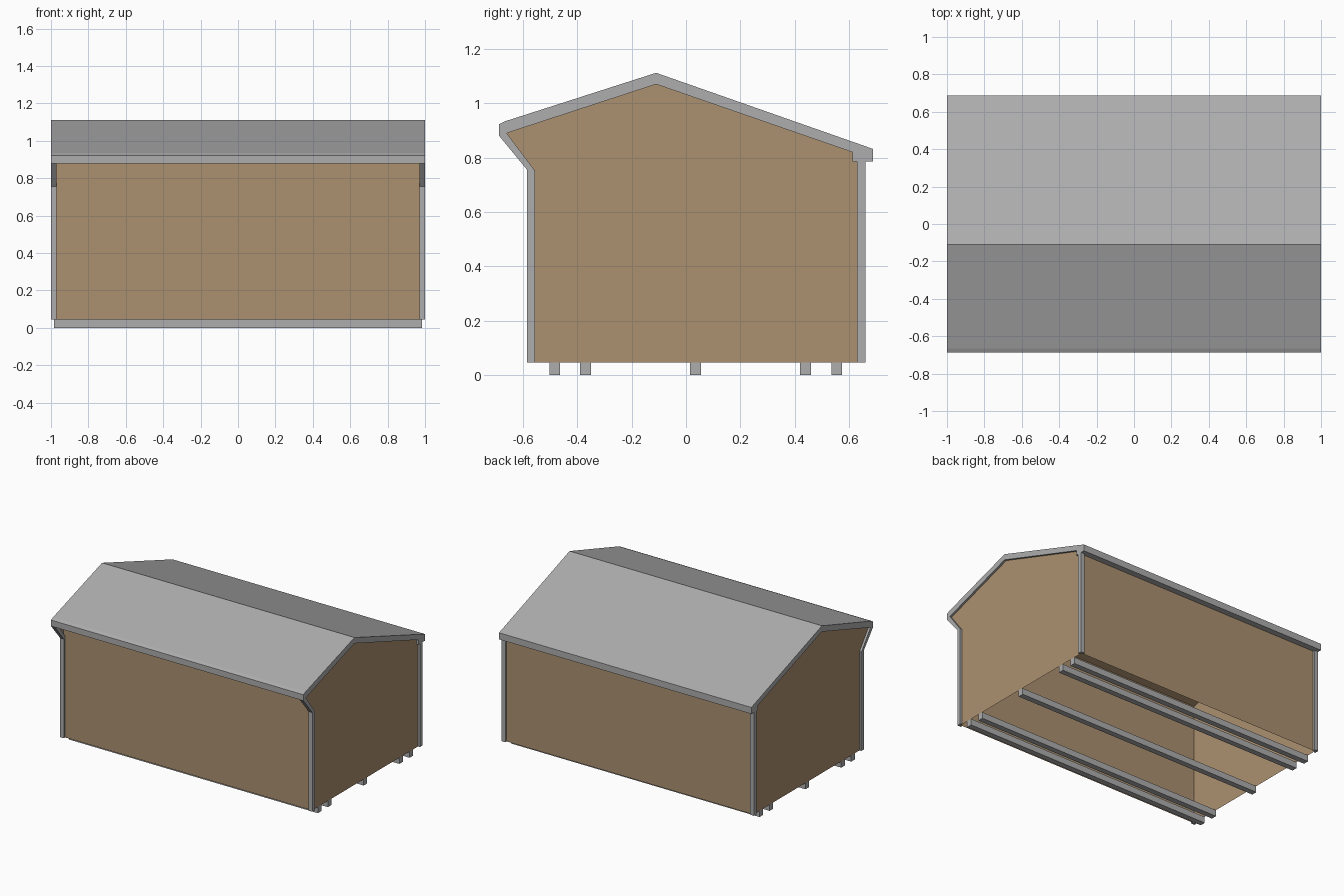
import bpy, bmesh

if "Cube" in bpy.data.objects:
    bpy.data.objects.remove(bpy.data.objects["Cube"])


def material(name, rgb):
    m = bpy.data.materials.new(name)
    m.diffuse_color = (*rgb, 1)
    m.use_nodes = True
    m.node_tree.nodes["Principled BSDF"].inputs["Base Color"].default_value = m.diffuse_color
    return m


GREY = material("grey_trim", (0.42, 0.42, 0.42))
TAN = material("tan_siding", (0.41, 0.28, 0.16))


def finish(name, bm, mat):
    me = bpy.data.meshes.new(name)
    bm.to_mesh(me)
    bm.free()
    me.materials.append(mat)
    ob = bpy.data.objects.new(name, me)
    bpy.context.collection.objects.link(ob)
    return ob


def prism(name, profile, x0, x1, mat):
    """Solid made by sweeping a (y, z) profile along x."""
    bm = bmesh.new()
    f = bm.faces.new([bm.verts.new((x0, y, z)) for y, z in profile])
    ext = bmesh.ops.extrude_face_region(bm, geom=[f])["geom"]
    verts = [v for v in ext if isinstance(v, bmesh.types.BMVert)]
    bmesh.ops.translate(bm, verts=verts, vec=(x1 - x0, 0, 0))
    bmesh.ops.recalc_face_normals(bm, faces=bm.faces)
    return finish(name, bm, mat)


def box(name, x, y, z, mat):
    rect = [(y[0], z[0]), (y[1], z[0]), (y[1], z[1]), (y[0], z[1])]
    return prism(name, rect, min(x), max(x), mat)


def sheet(name, points, mat, flip=False):
    bm = bmesh.new()
    f = bm.faces.new([bm.verts.new(p) for p in points])
    if flip:
        f.normal_flip()
    return finish(name, bm, mat)


WX, FRONT, BACK, BASE = 0.985, -0.57, 0.645, 0.045

# Roof slab with front fascia and boxed back eave
roof = [(-0.688, 0.88), (-0.688, 0.923), (-0.665, 0.934), (-0.11, 1.112),
        (0.688, 0.832), (0.688, 0.785), (0.612, 0.785), (0.612, 0.82),
        (-0.11, 1.07), (-0.66, 0.89)]
prism("roof", roof, -1, 1, GREY)

# Ceiling lining under both slopes
for name, a, b in (("front_ceiling", (FRONT, 0.915), (-0.11, 1.066)),
                   ("back_ceiling", (-0.11, 1.066), (0.612, 0.816))):
    sheet(name, [(-WX, *a), (-WX, *b), (WX, *b), (WX, *a)], TAN)

# Long walls, open underneath
sheet("front_wall", [(-WX, FRONT, BASE), (WX, FRONT, BASE),
                     (WX, FRONT, 0.925), (-WX, FRONT, 0.925)], TAN)
sheet("back_wall", [(-WX, BACK, BASE), (WX, BACK, BASE),
                    (WX, BACK, 0.79), (-WX, BACK, 0.79)], TAN, True)

# End walls, flared out to the front eave
gable = [(FRONT, BASE), (BACK, BASE), (BACK, 0.785), (0.612, 0.785),
         (0.612, 0.82), (-0.11, 1.07), (-0.66, 0.89), (FRONT, 0.765)]
for side, s in (("left", -1), ("right", 1)):
    sheet(side + "_end_wall", [(s * WX, y, z) for y, z in gable], TAN, s < 0)

    # Corner trim: one strip on the long wall, one on the end wall
    for end, y, d, top in (("front", FRONT, -1, 0.755), ("back", BACK, 1, 0.79)):
        ys = sorted((y, y + d * 0.015))
        box(f"{side}_{end}_trim_face", (s * 0.97, s * 1.0), ys, (BASE, top), GREY)
        ys = sorted((y, y - d * 0.015))
        box(f"{side}_{end}_trim_return", (s * WX, s * 1.0), ys, (BASE, top), GREY)

    # Slanted trim below the front eave
    flare = [(-0.688, 0.88), (-0.585, 0.755), (-0.555, 0.75), (-0.66, 0.89)]
    prism(side + "_flare_trim", flare, *sorted((s * 0.97, s * 1.0)), GREY)

# Skids under the floor line
for i, y in enumerate((-0.483, -0.37, 0.035, 0.44, 0.555)):
    box(f"skid_{i + 1}", (-WX, WX), (y - 0.02, y + 0.02), (0, BASE), GREY)
